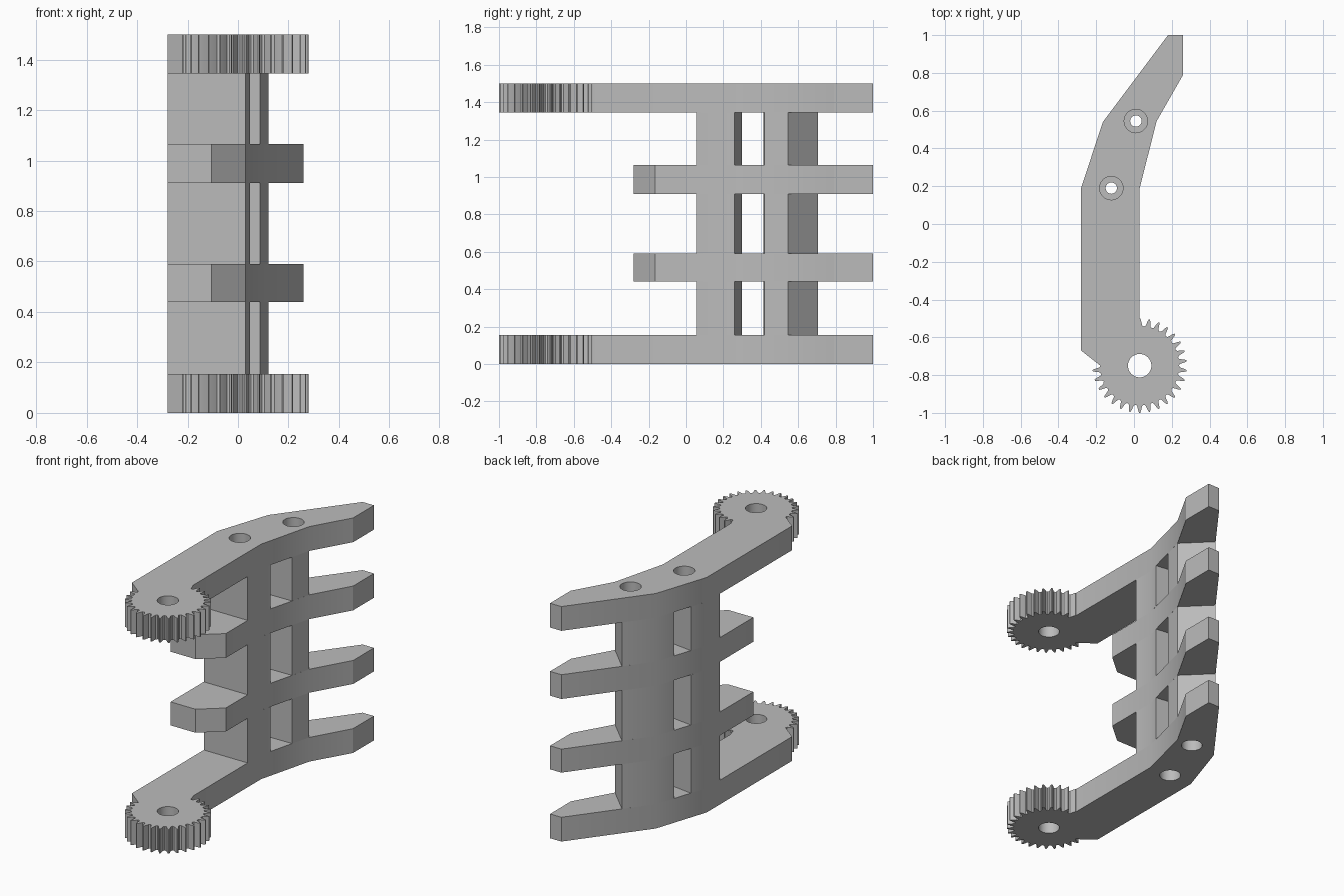
import bpy, bmesh, math

if "Cube" in bpy.data.objects:
    bpy.data.objects.remove(bpy.data.objects["Cube"])

grey = bpy.data.materials.new("plain grey")
grey.use_nodes = True
colour = (0.5, 0.5, 0.5, 1)
grey.diffuse_color = colour
grey.node_tree.nodes["Principled BSDF"].inputs["Base Color"].default_value = colour


def prism(name, outline, z0, z1):
    """Extrude a counterclockwise outline from z0 up to z1."""
    bm = bmesh.new()
    base = bm.faces.new([bm.verts.new((x, y, z0)) for x, y in outline])
    top = bmesh.ops.extrude_face_region(bm, geom=[base])["geom"]
    bmesh.ops.translate(bm, vec=(0, 0, z1 - z0),
                        verts=[v for v in top if isinstance(v, bmesh.types.BMVert)])
    bmesh.ops.recalc_face_normals(bm, faces=bm.faces)
    mesh = bpy.data.meshes.new(name)
    bm.to_mesh(mesh)
    bm.free()
    mesh.materials.append(grey)
    obj = bpy.data.objects.new(name, mesh)
    bpy.context.collection.objects.link(obj)
    return obj


def circle(centre, radius, count=40):
    return [(centre[0] + radius * math.cos(math.tau * i / count),
             centre[1] + radius * math.sin(math.tau * i / count)) for i in range(count)]


def drill(obj, holes):
    """Cut vertical holes, then smooth the gentle bends."""
    bpy.ops.object.select_all(action="DESELECT")
    bpy.context.view_layer.objects.active = obj
    obj.select_set(True)
    for centre, radius in holes:
        cutter = prism("cutter", circle(centre, radius), -0.2, 1.7)
        mod = obj.modifiers.new("hole", "BOOLEAN")
        mod.operation, mod.solver, mod.object = "DIFFERENCE", "EXACT", cutter
        bpy.ops.object.modifier_apply(modifier=mod.name)
        bpy.data.objects.remove(cutter)
    bpy.ops.object.shade_smooth_by_angle(angle=math.radians(25))


# Shared bent finger outline, from the inner bend round to the outer bend
bent = [(0.03, 0.19), (0.12, 0.545), (0.26, 0.79), (0.26, 1.0),
        (0.18, 1.0), (-0.165, 0.54), (-0.28, 0.19)]
pins = [(-0.12, 0.19), (0.01, 0.545)]
hub = (0.03, -0.75)

# Three quarters of a toothed wheel, merging into the arm
teeth = 30
tooth = [(0, 0.208), (0.2, 0.213), (0.36, 0.24), (0.44, 0.25),
         (0.56, 0.25), (0.64, 0.24), (0.8, 0.213)]
gear = []
for n in range(teeth):
    for t, r in tooth:
        turn = (n + t) / teeth
        if turn < 0.75:
            a = math.pi + math.tau * turn
            gear.append((hub[0] + r * math.cos(a), hub[1] + r * math.sin(a)))
gear.append((hub[0], -0.5))

# Geared arms at the bottom and top
for name, z0, z1 in (("lower_geared_arm", 0, 0.155), ("upper_geared_arm", 1.345, 1.5)):
    arm = prism(name, gear + bent + [(-0.28, -0.67)], z0, z1)
    drill(arm, [(hub, 0.062)] + [(p, 0.062) for p in pins])

# Plain fingers with a chamfered front
front = [(-0.28, -0.28), (-0.105, -0.28), (0.03, -0.165)]
for name, z0, z1 in (("lower_finger", 0.44, 0.59), ("upper_finger", 0.91, 1.065)):
    drill(prism(name, front + bent, z0, z1), [(p, 0.03) for p in pins])

# Two columns either side of a window, in each gap between the fingers
front_column = [(-0.28, 0.055), (0.03, 0.055), (0.03, 0.19), (0.048, 0.26),
                (-0.244, 0.3), (-0.28, 0.19)]
back_column = [(0.088, 0.42), (0.12, 0.545), (-0.041, 0.705),
               (-0.165, 0.54), (-0.206, 0.415)]
gaps = (("lower", 0.155, 0.44), ("middle", 0.59, 0.91), ("upper", 1.065, 1.345))
for name, z0, z1 in gaps:
    drill(prism(name + "_front_column", front_column, z0, z1), [(pins[0], 0.03)])
    drill(prism(name + "_back_column", back_column, z0, z1), [(pins[1], 0.03)])
